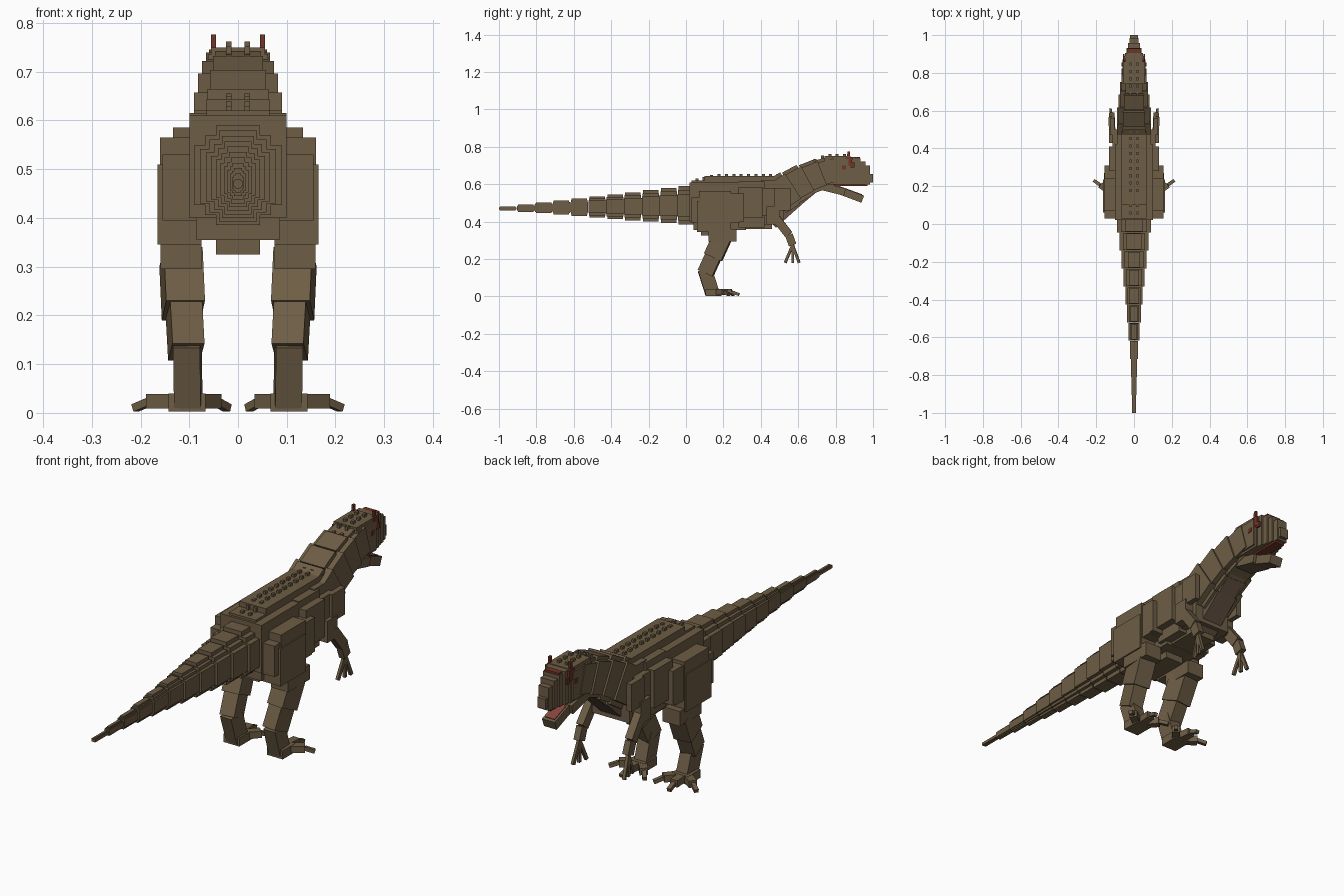
import bpy, bmesh
from math import sin, cos, pi, radians
from mathutils import Vector, Matrix

default_cube = bpy.data.objects.get("Cube")
if default_cube:
    bpy.data.objects.remove(default_cube, do_unlink=True)


def material(name, *rgb):
    mat = bpy.data.materials.new(name)
    mat.use_nodes = True
    mat.diffuse_color = (*rgb, 1)
    shader = mat.node_tree.nodes["Principled BSDF"]
    shader.inputs["Base Color"].default_value = mat.diffuse_color
    return mat


HIDE = material("brown hide", .155, .11, .06)
THROAT = material("throat brown", .135, .09, .06)
RED = material("dark red", .16, .035, .02)
MOUTH = material("mouth red", .24, .06, .045)


def bar(start, end, width, height):
    """Box running between two points, with a level width and a height across it."""
    return Vector(start), Vector(end), width, height


def block(back, front, half, low, high, x=0):
    """Upright box given by its extents, centred sideways on x."""
    middle = (low + high) / 2
    return bar((x, back, middle), (x, front, middle), half * 2, high - low)


def stepped(back, front, half, low, high):
    """Body slice whose corners step in like stairs."""
    middle, reach = (low + high) / 2, (high - low) / 2
    slices = []
    for step in range(3):
        rise = reach * (.6 + step / 5)
        inset = step * .003
        slices.append(block(back + inset, front - inset, half * (1 - step / 4),
                            middle - rise, middle + rise))
    return slices


def part(name, mat, bars, side=1):
    builder = bmesh.new()
    flip = Matrix.Diagonal((side, 1, 1))
    for start, end, width, height in bars:
        start, end = flip @ start, flip @ end
        along = end - start
        place = Matrix.Translation((start + end) / 2)
        turn = along.to_track_quat('Z', 'Y').to_matrix().to_4x4()
        size = Matrix.Diagonal((width, height, along.length, 1))
        bmesh.ops.create_cube(builder, size=1, matrix=place @ turn @ size)
    mesh = bpy.data.meshes.new(name)
    builder.to_mesh(mesh)
    builder.free()
    mesh.materials.append(mat)
    bpy.context.collection.objects.link(bpy.data.objects.new(name, mesh))


def pair(name, mat, bars):
    part("left_" + name, mat, bars)
    part("right_" + name, mat, bars, side=-1)


def blend(start, end, amount):
    return start + (end - start) * amount


# Tail: slices shrinking toward the tip
TAIL_SLICES = 11
for index in range(TAIL_SLICES):
    amount = index / (TAIL_SLICES - 1)
    front = blend(.05, -.905, amount)
    half = .01 + .08 * (1 - amount) ** 1.6
    part(f"tail_slice_{index + 1}", HIDE,
         stepped(back=front - .095, front=front, half=half,
                 low=blend(.385, .46, amount), high=blend(.59, .48, amount)))

# Torso
part("hips", HIDE, [
    block(back=.02, front=.31, half=.1, low=.4, high=.61),
    block(back=.04, front=.32, half=.085, low=.355, high=.6),
    block(back=.03, front=.12, half=.065, low=.5, high=.62),
    block(back=.08, front=.27, half=.045, low=.325, high=.4)])
part("ribcage", HIDE, [
    block(back=.28, front=.41, half=.133, low=.42, high=.585),
    block(back=.28, front=.42, half=.1, low=.37, high=.615),
    block(back=.4, front=.5, half=.115, low=.43, high=.58),
    block(back=.4, front=.52, half=.09, low=.385, high=.62),
    block(back=.28, front=.46, half=.06, low=.36, high=.45)])
part("spine", HIDE, [block(back=.1, front=.54, half=.065, low=.5, high=.643)])

# Neck: overlapping slices along a gentle arch
NECK_BASE, NECK_TOP = Vector((0, .48, .53)), Vector((0, .79, .675))
NECK_SLICES = 4


def neck_point(amount):
    return NECK_BASE.lerp(NECK_TOP, amount) + Vector((0, 0, .02 * sin(pi * amount)))


neck = []
for index in range(NECK_SLICES):
    amount = index / NECK_SLICES
    start = neck_point(amount)
    end = neck_point(amount + 1 / NECK_SLICES)
    overlap = (end - start) * .2
    wide, tall = blend(.18, .115, amount), blend(.2, .14, amount)
    neck.append(bar(start - overlap, end + overlap, wide, tall * .8))
    neck.append(bar(start, end, wide * .7, tall))
part("neck", HIDE, neck)
part("throat", THROAT, [
    bar((0, .46, .39), (0, .6, .515), width=.1, height=.06),
    bar((0, .58, .495), (0, .71, .605), width=.085, height=.055)])

# Head: nested blocks narrowing toward the snout
skull = [block(back=.74, front=.87, half=.062, low=.61, high=.735)]
SNOUT_STEPS = 5
for index in range(SNOUT_STEPS):
    amount = index / (SNOUT_STEPS - 1)
    skull.append(block(back=.74, front=blend(.88, .985, amount),
                       half=blend(.055, .025, amount),
                       low=.6, high=.75 - .05 * amount ** 2))
skull.append(block(back=.95, front=1, half=.02, low=.61, high=.655))
part("skull", HIDE, skull)
part("palate", RED, [block(back=.78, front=.97, half=.024, low=.592, high=.601)])
part("nose_ridge", RED, [block(back=.9, front=.93, half=.035, low=.738, high=.746)])
pair("horn", RED, [
    bar((.05, .87, .7), (.05, .872, .745), width=.018, height=.035),
    bar((.05, .868, .74), (.05, .87, .776), width=.01, height=.014)])
pair("brow", RED, [block(back=.876, front=.9, half=.004, low=.69, high=.715, x=.053)])
pair("eye", RED, [block(back=.835, front=.855, half=.003, low=.68, high=.7, x=.062)])

# Open lower jaw
part("jaw", HIDE, [
    bar((0, .72, .59), (0, .85, .558), width=.09, height=.04),
    bar((0, .83, .563), (0, .945, .52), width=.062, height=.04)])
part("tongue", MOUTH, [bar((0, .78, .6), (0, .94, .542), width=.045, height=.009)])


# Twin rows of back studs following the spine
def spine_height(y):
    rise = min(max((y - .5) / .27, 0), 1)
    sag = max(.15 - y, 0) / 4
    return .643 - sag + .107 * rise * rise * (3 - 2 * rise)


studs = []
STUD_ROWS = 21
for index in range(STUD_ROWS):
    back = blend(.05, .84, index / (STUD_ROWS - 1))
    height = spine_height(back)
    for x in (-.019, .019):
        studs.append(block(back, back + .016, half=.006,
                           low=height - .02, high=height + .012, x=x))
part("back_studs", HIDE, studs)

# Legs
pair("thigh", HIDE, [
    block(back=.06, front=.235, half=.045, low=.345, high=.51, x=.12),
    block(back=.07, front=.24, half=.04, low=.35, high=.565, x=.12),
    block(back=.03, front=.29, half=.035, low=.395, high=.53, x=.12),
    block(back=.2, front=.31, half=.045, low=.4, high=.55, x=.11),
    block(back=.12, front=.27, half=.042, low=.295, high=.36, x=.117)])
pair("shin", HIDE, [
    bar((.117, .195, .32), (.112, .145, .21), width=.08, height=.1),
    bar((.112, .155, .235), (.106, .105, .125), width=.066, height=.085)])
pair("ankle", HIDE, [bar((.104, .1, .145), (.102, .14, .02), width=.055, height=.075)])

# Feet with three splayed toes
HEEL = Vector((.105, .155, .024))
foot = [block(back=.105, front=.19, half=.038, low=.003, high=.04, x=HEEL.x)]
for angle in (-40, 5, 55):
    spread = radians(angle)
    forward = Vector((sin(spread), cos(spread), 0))
    knuckle = HEEL + forward * .09
    foot.append(bar(HEEL, knuckle, width=.034, height=.03))
    claw = knuckle + forward * .04
    claw.z = .01
    foot.append(bar(knuckle, claw, width=.018, height=.016))
pair("foot", HIDE, foot)

# Arms with three fingers
ELBOW, WRIST = Vector((.118, .55, .33)), Vector((.118, .57, .275))
pair("arm", HIDE, [
    block(back=.43, front=.5, half=.02, low=.385, high=.48, x=.112),
    block(back=.47, front=.56, half=.012, low=.46, high=.58, x=.115),
    bar((.115, .48, .42), ELBOW, width=.034, height=.045),
    bar(ELBOW, WRIST, width=.028, height=.042)])
pair("fingers", HIDE, [
    bar(WRIST, WRIST + Vector((reach / 6, reach, -.095)), width=.013, height=.014)
    for reach in (-.04, 0, .035)])
